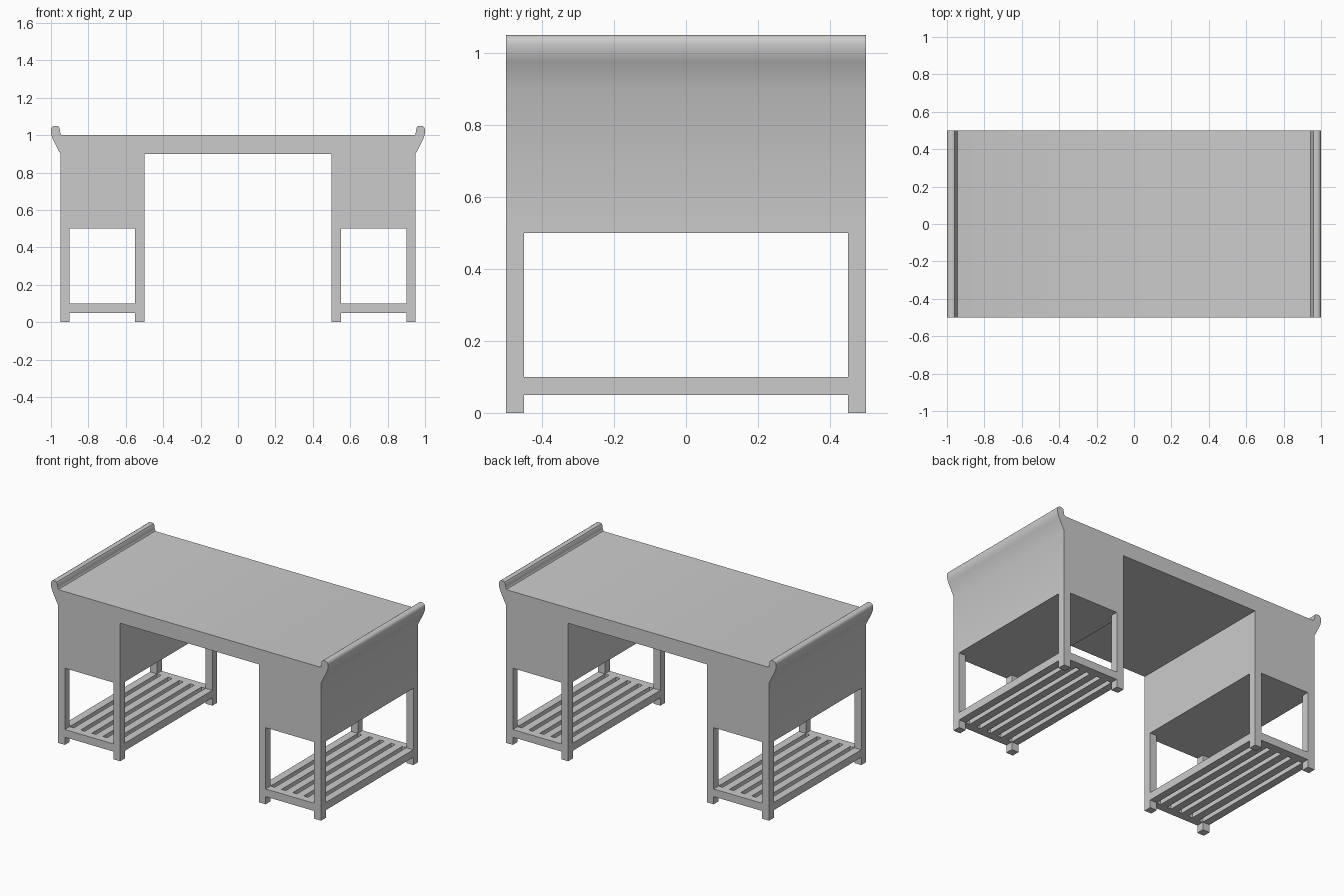
import bpy, bmesh

if "Cube" in bpy.data.objects:
    bpy.data.objects.remove(bpy.data.objects["Cube"])


def box(name, x0, x1, y0, y1, z0, z1):
    bpy.ops.mesh.primitive_cube_add(size=1, location=((x0 + x1) / 2, (y0 + y1) / 2, (z0 + z1) / 2))
    ob = bpy.context.object
    ob.name = name
    ob.scale = (x1 - x0, y1 - y0, z1 - z0)
    bpy.ops.object.transform_apply(location=True, rotation=True, scale=True)
    return ob


def extrude_profile(name, pts, y0, y1):
    bm = bmesh.new()
    face = bm.faces.new([bm.verts.new((x, y0, z)) for x, z in pts])
    ext = bmesh.ops.extrude_face_region(bm, geom=[face])
    verts = [v for v in ext["geom"] if isinstance(v, bmesh.types.BMVert)]
    bmesh.ops.translate(bm, verts=verts, vec=(0, y1 - y0, 0))
    bmesh.ops.recalc_face_normals(bm, faces=bm.faces)
    me = bpy.data.meshes.new(name)
    bm.to_mesh(me)
    bm.free()
    ob = bpy.data.objects.new(name, me)
    bpy.context.collection.objects.link(ob)
    return ob


# Desk body: kneehole, pedestals, flared and rolled ends, tabletop
half = [(0.5, 0.9), (0.5, 0.5), (0.95, 0.5), (0.95, 0.9),
        (0.989, 0.977), (0.995, 0.992), (0.999, 1.008), (1.0, 1.025),
        (0.9985, 1.036), (0.993, 1.045), (0.984, 1.05),
        (0.968, 1.05), (0.959, 1.046), (0.954, 1.038),
        (0.951, 1.017), (0.949, 1.008), (0.945, 1.002), (0.938, 1.0)]
body = extrude_profile("desk_body", half + [(-x, z) for x, z in reversed(half)], -0.5, 0.5)
bpy.ops.object.select_all(action='DESELECT')
body.select_set(True)
bpy.context.view_layer.objects.active = body
bpy.ops.object.shade_smooth_by_angle(angle=0.5236)

T = 0.05
for side, x0 in (("left", -0.95), ("right", 0.5)):
    x1 = x0 + 0.45
    for end, y0 in (("front", -0.5), ("back", 0.45)):
        # Square legs
        box(f"{side}_{end}_outer_leg", x0, x0 + T, y0, y0 + T, 0, 0.5)
        box(f"{side}_{end}_inner_leg", x1 - T, x1, y0, y0 + T, 0, 0.5)
        # Shelf end rails
        box(f"{side}_{end}_shelf_rail", x0 + T, x1 - T, y0, y0 + T, 0.05, 0.1)
    # Shelf slats, the outermost pair sitting between the legs
    for i in range(6):
        sx = x0 + i * 0.08
        box(f"{side}_shelf_slat_{i + 1}", sx, sx + T, -0.45, 0.45, 0.05, 0.1)
